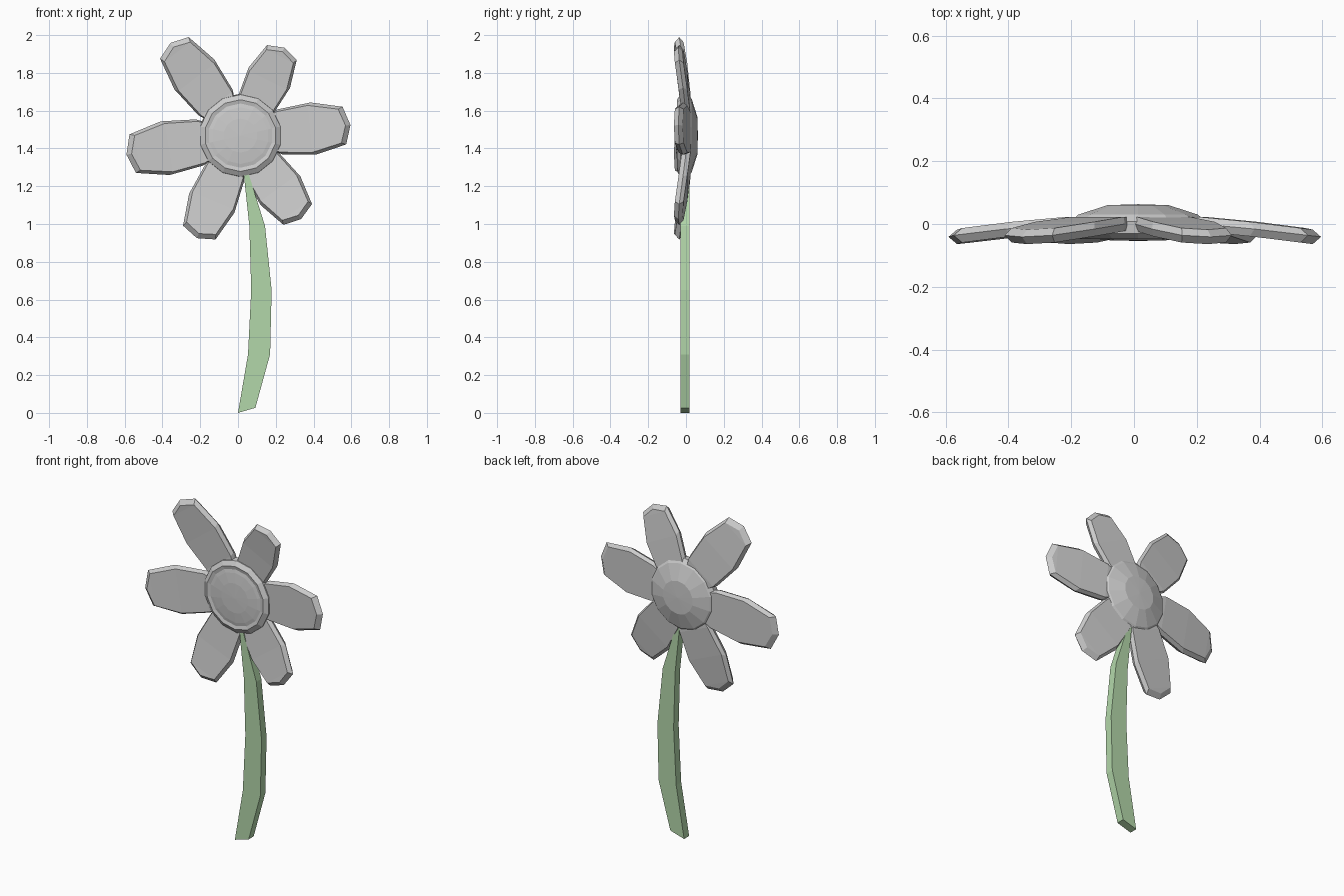
import bpy, bmesh, math
from mathutils import Vector

if "Cube" in bpy.data.objects:
    bpy.data.objects.remove(bpy.data.objects["Cube"])

CX, CZ = 0.013, 1.468   # middle of the bloom


def finish(bm, name, mat=None):
    bmesh.ops.recalc_face_normals(bm, faces=bm.faces)
    me = bpy.data.meshes.new(name)
    bm.to_mesh(me)
    bm.free()
    ob = bpy.data.objects.new(name, me)
    bpy.context.collection.objects.link(ob)
    if mat:
        me.materials.append(mat)
    return ob


# Petal half outline: length fraction, width fraction, y of the mid plane
PETAL = [(0.08, 0.3, 0.0), (0.36, 0.86, 0.0), (0.66, 1.0, -0.016),
         (0.945, 0.72, -0.036), (1.0, 0.0, -0.041)]
HALF_T = 0.023


def petal(name, angle, length, half_w):
    a = math.radians(angle)
    u, v = (math.cos(a), math.sin(a)), (-math.sin(a), math.cos(a))
    bm = bmesh.new()

    def loop(su, sw, dy):
        def vert(p, side):
            d, w = p[0] * length * su, p[1] * half_w * sw * side
            return bm.verts.new((CX + d * u[0] + w * v[0], p[2] + dy,
                                 CZ + d * u[1] + w * v[1]))
        return [vert(p, 1) for p in PETAL] + [vert(p, -1) for p in PETAL[-2::-1]]

    mid = loop(1, 1, 0)
    n = len(mid)
    for sign in (-1, 1):
        face = loop(0.955, 0.9, sign * HALF_T)
        for i in range(n):      # bevelled sides
            j = (i + 1) % n
            bm.faces.new((mid[i], mid[j], face[j], face[i]))
        for i in range(3):      # broad face, strip by strip
            bm.faces.new((face[i], face[i + 1], face[n - 2 - i], face[n - 1 - i]))
        bm.faces.new(face[3:6])
    return finish(bm, name)


for k, (ang, length, w) in enumerate([(127, 0.615, 0.132), (63.5, 0.52, 0.122),
                                      (5.5, 0.585, 0.139), (-54, 0.546, 0.13),
                                      (-113, 0.59, 0.13), (189.5, 0.612, 0.144)]):
    petal(f"petal_{k + 1}", ang, length, w)

# Flower centre: low-poly lathe about y, rimmed in front, domed at the back
SEG = 14
PROFILE = [(0.09, -0.052), (0.15, -0.046), (0.17, -0.042), (0.19, -0.047),
           (0.217, -0.03), (0.222, 0.008), (0.195, 0.03), (0.1, 0.06)]
bm = bmesh.new()
rings = []
for r, y in PROFILE:
    rings.append([bm.verts.new((CX + r * math.cos(2 * math.pi * (i + 0.5) / SEG), y,
                                CZ + r * math.sin(2 * math.pi * (i + 0.5) / SEG)))
                  for i in range(SEG)])
for a, b in zip(rings, rings[1:]):
    for i in range(SEG):
        j = (i + 1) % SEG
        bm.faces.new((a[i], a[j], b[j], b[i]))
for ring, y in ((rings[0], -0.054), (rings[-1], 0.063)):
    c = bm.verts.new((CX, y, CZ))
    for i in range(SEG):
        bm.faces.new((c, ring[i], ring[(i + 1) % SEG]))
finish(bm, "flower_centre")

# Stem: bent, square-sectioned strip (left x, left z, right x, right z)
green = bpy.data.materials.new("stem_green")
green.diffuse_color = (0.45, 0.68, 0.4, 1)
green.use_nodes = True
green.node_tree.nodes["Principled BSDF"].inputs["Base Color"].default_value = green.diffuse_color
STEM = [(0.0, 0.0, 0.092, 0.027), (0.053, 0.31, 0.17, 0.31), (0.07, 0.65, 0.178, 0.65),
        (0.06, 0.99, 0.143, 0.99), (0.03, 1.27, 0.055, 1.27)]
bm = bmesh.new()
secs = []
for lx, lz, rx, rz in STEM:
    secs.append([bm.verts.new(p) for p in ((lx, -0.03, lz), (rx, -0.03, rz),
                                           (rx, 0.018, rz), (lx, 0.018, lz))])
for a, b in zip(secs, secs[1:]):
    for i in range(4):
        j = (i + 1) % 4
        bm.faces.new((a[i], a[j], b[j], b[i]))
bm.faces.new(secs[0])
bm.faces.new(secs[-1])
finish(bm, "stem", green)
